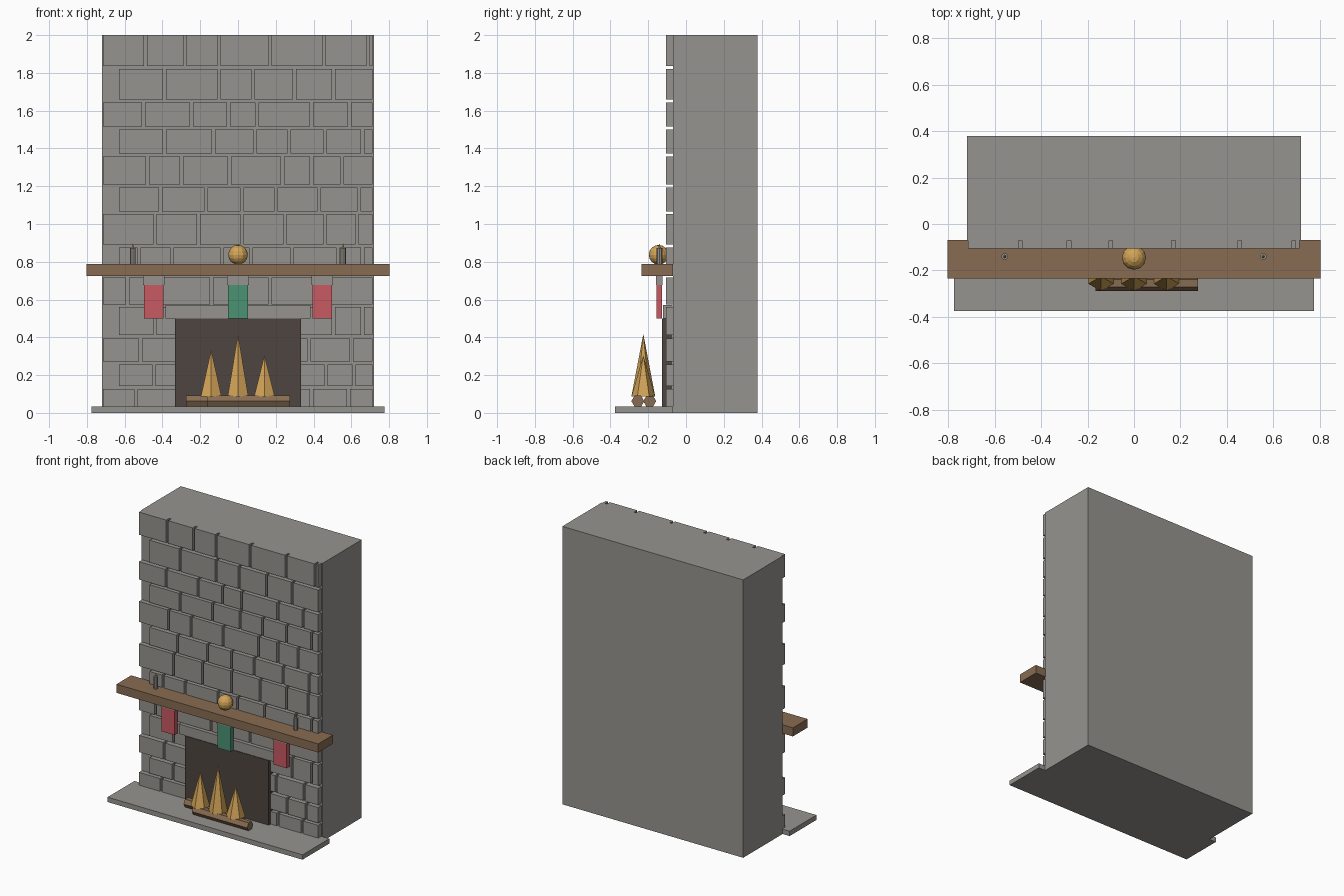
import bpy, bmesh, math
from mathutils import Matrix

if "Cube" in bpy.data.objects:
    bpy.data.objects.remove(bpy.data.objects["Cube"])


def material(name, rgb):
    """Flat colour given as 0-255 sRGB, stored linear."""
    m = bpy.data.materials.new(name)
    lin = [((c / 255 + 0.055) / 1.055) ** 2.4 for c in rgb]
    m.diffuse_color = (*lin, 1)
    m.use_nodes = True
    m.node_tree.nodes["Principled BSDF"].inputs["Base Color"].default_value = m.diffuse_color
    return m


STONE = material("stone_grey", (150, 148, 143))
WOOD = material("wood_brown", (136, 108, 82))
SOOT = material("soot_brown", (78, 69, 64))
GOLD = material("gold", (210, 164, 88))
RED = material("stocking_red", (200, 90, 98))
GREEN = material("stocking_green", (74, 146, 116))


def finish(bm, name, mat):
    bmesh.ops.recalc_face_normals(bm, faces=bm.faces)
    me = bpy.data.meshes.new(name)
    bm.to_mesh(me)
    bm.free()
    me.materials.append(mat)
    ob = bpy.data.objects.new(name, me)
    bpy.context.collection.objects.link(ob)
    return ob


def add_box(bm, x0, x1, y0, y1, z0, z1):
    mid = Matrix.Translation(((x0 + x1) / 2, (y0 + y1) / 2, (z0 + z1) / 2))
    bmesh.ops.create_cube(bm, size=1, matrix=mid @ Matrix.Diagonal(
        (x1 - x0, y1 - y0, z1 - z0, 1)))


def box(name, mat, *bounds):
    bm = bmesh.new()
    add_box(bm, *bounds)
    return finish(bm, name, mat)


def cone(name, mat, base, r0, r1, height, sides, turn=Matrix()):
    """Cone or prism; base is the centre of its lower end."""
    bm = bmesh.new()
    bmesh.ops.create_cone(bm, cap_ends=True, segments=sides, radius1=r0,
                          radius2=r1, depth=height,
                          matrix=Matrix.Translation((0, 0, height / 2)))
    bmesh.ops.transform(bm, matrix=Matrix.Translation(base) @ turn, verts=bm.verts)
    return finish(bm, name, mat)


# Chimney mass and hearth slab
box("chimney_breast", STONE, -0.72, 0.72, -0.07, 0.378, 0, 2)
box("hearth_slab", STONE, -0.776, 0.776, -0.375, -0.07, 0, 0.035)

# Stone courses from the top: lower edge, upper edge, vertical joints
courses = [
    (1.837, 2.0, (-.49, -.28, -.10, .17, .455, .688)),
    (1.66, 1.82, (-.39, -.10, .08, .30, .505)),
    (1.515, 1.643, (-.50, -.245, -.05, .10, .39, .59)),
    (1.372, 1.50, (-.39, -.13, .09, .27, .46, .66)),
    (1.21, 1.357, (-.48, -.30, -.045, .235, .39, .55)),
    (1.067, 1.193, (-.41, -.17, .02, .20, .43, .64)),
    (0.892, 1.052, (-.44, -.21, .02, .25, .46, .63)),
    (0.735, 0.876, (-.525, -.35, -.085, .07, .285, .53, .66)),
    (0.575, 0.718, (-.585, -.43, -.14, .17, .465)),
    (0.412, 0.56, (-.44, .505, .66)),
    (0.273, 0.393, (-.515, .375, .60)),
    (0.143, 0.255, (-.445, .465, .615)),
    (0.035, 0.127, (-.54, .39, .585)),
]
GAP = 0.008
bm = bmesh.new()
for i, (z0, z1, joints) in enumerate(courses):
    left = -0.63 if i % 2 else -0.715
    edges = [left - GAP, *joints, 0.712 + GAP]
    for a, b in zip(edges, edges[1:]):
        add_box(bm, a + GAP, b - GAP, -0.105, -0.07, z0, z1)
finish(bm, "facing_stones", STONE)

# Firebox opening and lintel
box("firebox", SOOT, -0.333, 0.333, -0.127, -0.072, 0.035, 0.5)
box("lintel", STONE, -0.385, 0.385, -0.123, -0.072, 0.5, 0.57)

# Mantel shelf
box("mantel", WOOD, -0.803, 0.803, -0.235, -0.068, 0.725, 0.787)

# Hanging stockings with cuffs
for x, mat, side in ((-0.446, RED, "left"), (0, GREEN, "middle"), (0.446, RED, "right")):
    box("stocking_" + side, mat, x - 0.052, x + 0.052, -0.157, -0.127, 0.5, 0.677)
    box("stocking_cuff_" + side, STONE, x - 0.058, x + 0.058, -0.16, -0.124, 0.677, 0.725)

# Candles on the mantel
for x, side in ((-0.557, "left"), (0.557, "right")):
    cone("candle_" + side, STONE, (x, -0.14, 0.787), 0.015, 0.015, 0.086, 8)
    cone("candle_flame_" + side, GOLD, (x, -0.14, 0.873), 0.007, 0, 0.025, 6)

# Faceted ball ornament
bm = bmesh.new()
bmesh.ops.create_uvsphere(bm, u_segments=12, v_segments=8, radius=0.052,
                          matrix=Matrix.Translation((0, -0.145, 0.837)))
finish(bm, "ball_ornament", GOLD)

# Hexagonal logs lying along x, points facing front and back
lie = Matrix.Rotation(math.pi / 2, 4, 'Y')
for x, y, side in ((-0.165, -0.255, "front"), (-0.275, -0.192, "back")):
    cone("log_" + side, WOOD, (x, y, 0.062), 0.034, 0.034, 0.44, 6, lie)

# Six-sided flames
for x, top, side in ((-0.142, 0.335, "left"), (0, 0.418, "middle"), (0.14, 0.305, "right")):
    cone("flame_" + side, GOLD, (x, -0.226, 0.087), 0.063, 0, top - 0.087, 6)
